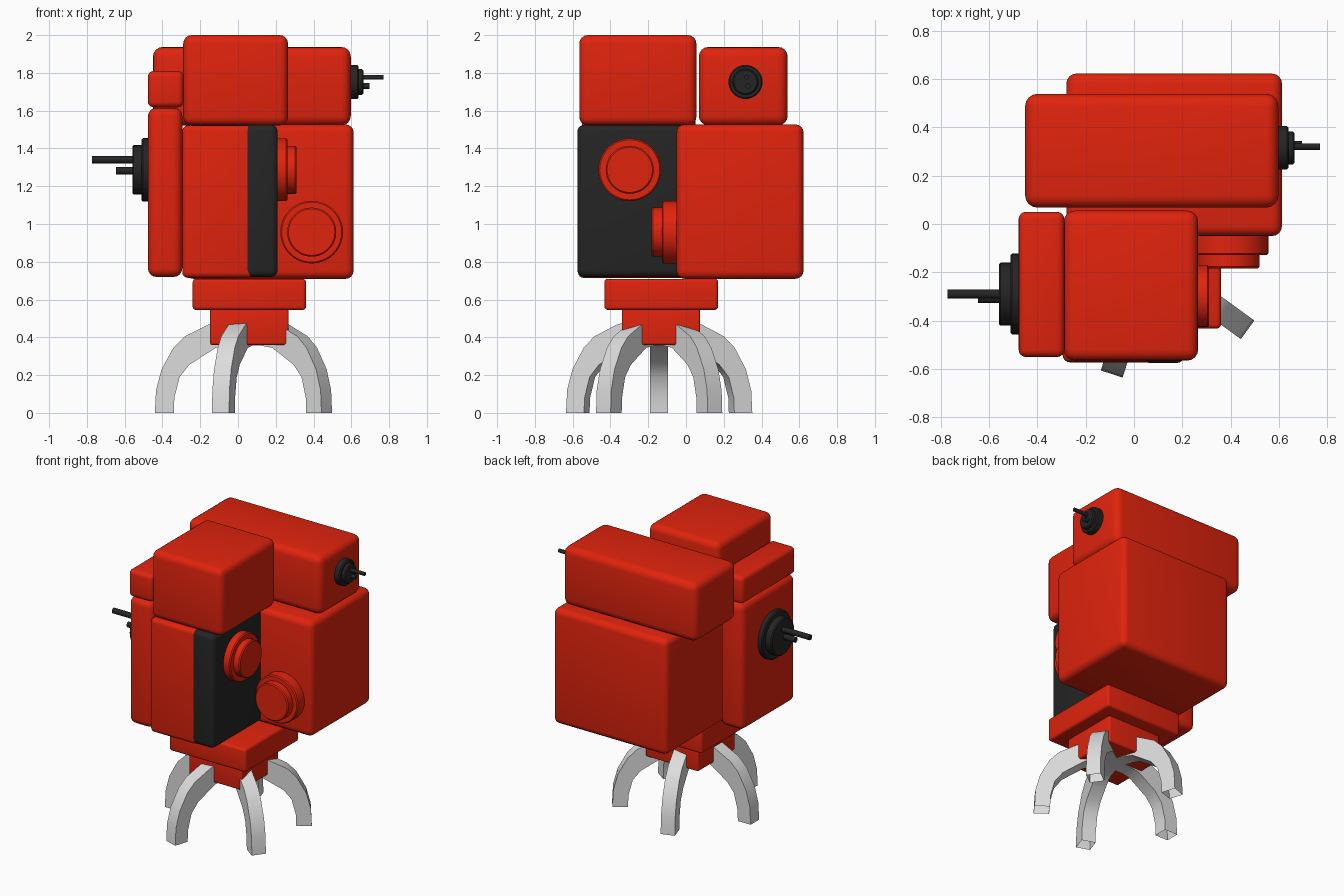
import bpy, bmesh, math
from mathutils import Matrix, Vector

if "Cube" in bpy.data.objects:
    bpy.data.objects.remove(bpy.data.objects["Cube"])


def material(name, rgb):
    m = bpy.data.materials.new(name)
    m.diffuse_color = (*rgb, 1)
    m.use_nodes = True
    m.node_tree.nodes["Principled BSDF"].inputs["Base Color"].default_value = m.diffuse_color
    return m


RED = material("red", (0.75, 0.017, 0.004))
BLACK = material("black", (0.018, 0.018, 0.018))
GREY = material("light grey", (0.72, 0.72, 0.72))


def finish(name, bm, mat):
    bmesh.ops.recalc_face_normals(bm, faces=bm.faces)
    me = bpy.data.meshes.new(name)
    bm.to_mesh(me)
    bm.free()
    me.materials.append(mat)
    ob = bpy.data.objects.new(name, me)
    bpy.context.collection.objects.link(ob)
    bpy.ops.object.select_all(action='DESELECT')
    ob.select_set(True)
    bpy.context.view_layer.objects.active = ob
    bpy.ops.object.shade_smooth_by_angle(angle=math.radians(35))
    return ob


def box(name, x, y, z, mat=RED, bevel=0.045):
    """Rounded box from its x, y and z ranges."""
    bm = bmesh.new()
    bmesh.ops.create_cube(bm, size=1)
    for v in bm.verts:
        v.co = [(lo + hi) / 2 + c * (hi - lo) for c, (lo, hi) in zip(v.co, (x, y, z))]
    bmesh.ops.bevel(bm, geom=bm.edges[:], offset=bevel, segments=4,
                    profile=0.5, affect='EDGES')
    return finish(name, bm, mat)


def turned(name, origin, axis, profile, mat, sides=40):
    """Solid of revolution: profile is (radius, distance along axis)."""
    rot = Vector((0, 0, 1)).rotation_difference(Vector(axis)).to_matrix().to_4x4()
    bm = bmesh.new()
    rings = [[bm.verts.new((r * math.cos(2 * math.pi * i / sides),
                            r * math.sin(2 * math.pi * i / sides), h))
              for i in range(sides)] for r, h in profile]
    for a, b in zip(rings, rings[1:]):
        for i in range(sides):
            j = (i + 1) % sides
            bm.faces.new((a[i], a[j], b[j], b[i]))
    bm.faces.new(rings[0])
    bm.faces.new(rings[-1])
    bmesh.ops.transform(bm, matrix=Matrix.Translation(origin) @ rot, verts=bm.verts)
    return finish(name, bm, mat)


def stepped(name, origin, axis, r1, h1, r2, h2, mat):
    """Two stacked discs with slightly softened rims."""
    c = 0.007
    turned(name, origin, axis,
           [(r1, -0.02), (r1, h1 - c), (r1 - c, h1), (r2, h1), (r2, h2 - c), (r2 - c, h2)], mat)


# Body blocks
box("head_block", (-0.29, 0.265), (-0.565, 0.055), (1.522, 2.0))
box("rear_top_block", (-0.45, 0.597), (0.068, 0.538), (1.522, 1.937), bevel=0.05)
box("rear_body", (-0.28, 0.612), (-0.05, 0.622), (0.71, 1.527), bevel=0.042)
box("front_body", (-0.295, 0.08), (-0.572, 0.0), (0.715, 1.522), bevel=0.03)
box("black_side_panel", (0.03, 0.21), (-0.575, 0.0), (0.72, 1.525), BLACK, 0.035)
box("side_block", (-0.477, -0.295), (-0.55, 0.05), (0.72, 1.615), bevel=0.045)
box("side_cap", (-0.477, -0.288), (-0.55, 0.05), (1.618, 1.81), bevel=0.03)

# Red round knobs
stepped("side_knob", (0.21, -0.298, 1.287), (1, 0, 0), 0.166, 0.052, 0.127, 0.1, RED)
stepped("front_knob", (0.39, -0.05, 0.957), (0, -1, 0), 0.166, 0.078, 0.13, 0.133, RED)

# Black antenna mounts and rods
stepped("left_mount", (-0.477, -0.29, 1.287), (-1, 0, 0), 0.167, 0.034, 0.13, 0.082, BLACK)
stepped("right_mount", (0.597, 0.315, 1.752), (1, 0, 0), 0.09, 0.042, 0.068, 0.067, BLACK)
for name, origin, sx, r, length in (
        ("left_long_rod", (-0.54, -0.29, 1.34), -1, 0.019, 0.232),
        ("left_short_rod", (-0.54, -0.308, 1.282), -1, 0.019, 0.105),
        ("right_long_rod", (0.65, 0.32, 1.777), 1, 0.013, 0.12),
        ("right_short_rod", (0.65, 0.328, 1.731), 1, 0.015, 0.045)):
    turned(name, origin, (sx, 0, 0), [(r, 0), (r, length)], BLACK, 16)

# Base plate and leg hub
box("base_plate", (-0.24, 0.36), (-0.432, 0.17), (0.545, 0.71), bevel=0.018)
box("leg_hub", (-0.148, 0.268), (-0.34, 0.075), (0.36, 0.56), bevel=0.012)

# Five curved legs, (radius, height) along the outside and the inside, open at the foot
OUTER = [(0.503, 0), (0.497, 0.12), (0.468, 0.23), (0.405, 0.345),
         (0.345, 0.405), (0.22, 0.468), (0.15, 0.485), (0.0, 0.485)]
INNER = [(0.403, 0), (0.4, 0.08), (0.372, 0.19), (0.32, 0.255),
         (0.24, 0.307), (0.18, 0.345), (0.1, 0.357), (0.0, 0.357)]
W = 0.0475
for n in range(5):
    bm = bmesh.new()
    rings = []
    for (ro, zo), (ri, zi) in zip(OUTER, INNER):
        rings.append([bm.verts.new(p) for p in
                      ((ro, -W, zo), (ro, W, zo), (ri, W, zi), (ri, -W, zi))])
    for a, b in zip(rings, rings[1:]):
        for i in range(4):
            j = (i + 1) % 4
            bm.faces.new((a[i], a[j], b[j], b[i]))
    bm.faces.new(rings[-1])
    turn = Matrix.Rotation(math.radians(180 + 72 * n), 4, 'Z')
    bmesh.ops.transform(bm, matrix=Matrix.Translation((0.063, -0.142, 0)) @ turn, verts=bm.verts)
    finish(f"leg_{n + 1}", bm, GREY)
